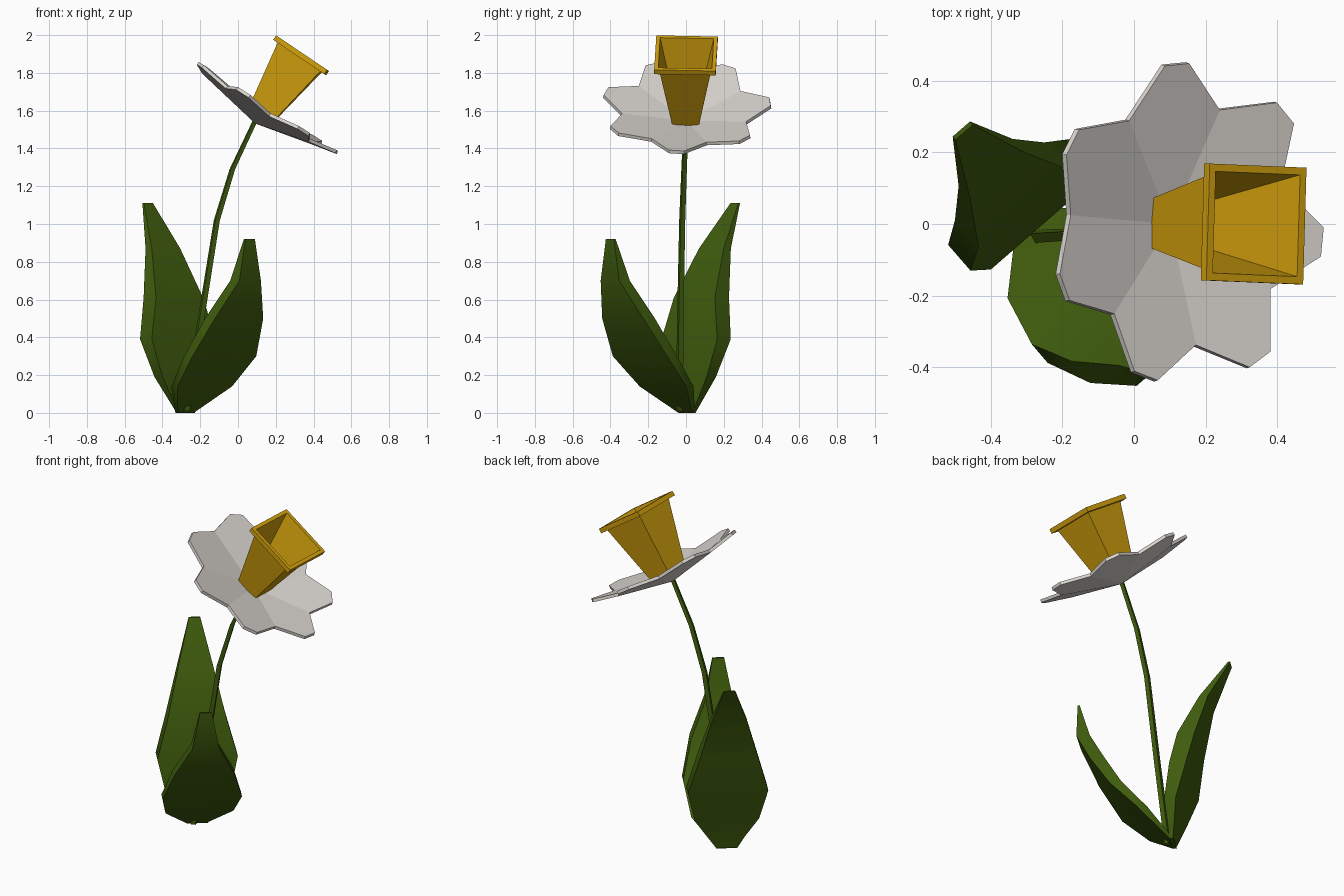
import bpy, bmesh
from math import sin, cos, radians, sqrt
from mathutils import Matrix, Vector

cube = bpy.data.objects.get("Cube")
if cube:
    bpy.data.objects.remove(cube, do_unlink=True)


def material(name, rgb):
    mat = bpy.data.materials.new(name)
    mat.use_nodes = True
    mat.diffuse_color = (*rgb, 1)
    mat.node_tree.nodes["Principled BSDF"].inputs["Base Color"].default_value = (*rgb, 1)
    return mat


green = material("leaf green", (0.050, 0.107, 0.004))
white = material("petal white", (0.69, 0.66, 0.62))
yellow = material("trumpet yellow", (0.66, 0.36, 0.004))


def finish(bm, name, mat, matrix=Matrix()):
    """Turn a bmesh into an object."""
    mesh = bpy.data.meshes.new(name)
    bm.to_mesh(mesh)
    bm.free()
    mesh.materials.append(mat)
    obj = bpy.data.objects.new(name, mesh)
    obj.matrix_world = matrix
    bpy.context.collection.objects.link(obj)
    return obj


def loft(rings):
    """Skin a list of closed rings that have equal point counts, and cap the ends."""
    bm = bmesh.new()
    loops = [[bm.verts.new(p) for p in ring] for ring in rings]
    n = len(loops[0])
    for a, b in zip(loops, loops[1:]):
        for i in range(n):
            j = (i + 1) % n
            bm.faces.new((a[i], a[j], b[j], b[i]))
    bm.faces.new(loops[0][::-1])
    bm.faces.new(loops[-1])
    bmesh.ops.recalc_face_normals(bm, faces=bm.faces)
    return bm


def square(center, half, turn):
    c = Vector(center)
    return [c + half * sqrt(2) * Vector((cos(a), sin(a), 0))
            for a in (radians(turn + 45 + 90 * k) for k in range(4))]


# Leaves: solid box sections of (height, outer face distance, half width, depth, sideways)
def leaf(name, angle, base, sections):
    out = Vector((cos(radians(angle)), sin(radians(angle)), 0))
    side = Vector((out.y, -out.x, 0))
    rings = []
    for z, o, half, depth, shift in sections:
        mid = Vector((*base, z)) + out * o + side * shift
        rings.append([mid - side * half - out * depth, mid - side * half,
                      mid + side * half, mid + side * half - out * depth])
    obj = finish(loft(rings), name, green)
    # Smooth along the length, sharp at the corners
    bpy.ops.object.select_all(action='DESELECT')
    obj.select_set(True)
    bpy.context.view_layer.objects.active = obj
    bpy.ops.object.shade_smooth_by_angle(angle=radians(35))


leaf("tall_leaf", 131, (-0.28, 0.01), [
    (0, 0.005, 0.055, 0.02, 0), (0.19, 0.04, 0.18, 0.065, 0),
    (0.39, 0.105, 0.225, 0.095, 0), (0.61, 0.145, 0.165, 0.10, 0),
    (0.87, 0.21, 0.10, 0.05, 0.005), (1.11, 0.325, 0.032, 0.012, 0.015)])
leaf("short_leaf", -49.5, (-0.28, 0), [
    (0, 0.005, 0.055, 0.02, 0), (0.14, 0.16, 0.19, 0.05, 0),
    (0.30, 0.32, 0.222, 0.068, 0), (0.50, 0.44, 0.168, 0.08, 0),
    (0.70, 0.53, 0.075, 0.075, 0), (0.92, 0.53, 0.033, 0.012, 0)])

# Stem: slim square tube bending up to the flower
path = [(-0.275, -0.035, 0.01), (-0.195, -0.03, 0.5), (-0.112, -0.02, 1.02),
        (-0.03, -0.01, 1.29), (0.09, 0, 1.545)]
finish(loft([square(p, 0.0145 - 0.001 * i, 20) for i, p in enumerate(path)]), "stem", green)


# Flower head frame, tilted towards +x
def head(tilt):
    return Matrix.Translation((0.094, 0, 1.537)) @ Matrix.Rotation(radians(tilt), 4, 'Y')


def polar(r, degrees, z):
    return (r * cos(radians(degrees)), r * sin(radians(degrees)), z)


# Petals: seven blunt petals, slightly uneven, folded along the lines to the notches
turns = [-6.5, -7.5, -8, -5, -2.5, -5.5, -6.5]
step = 360 / len(turns)
bm = bmesh.new()
center = bm.verts.new((0, 0, 0.012))
notches = [bm.verts.new(polar(0.375 if i == 4 else 0.34,
                              (turns[i - 1] + turn) / 2 + (i - 0.5) * step, 0.083))
           for i, turn in enumerate(turns)]
for i, turn in enumerate(turns):
    tips = [bm.verts.new(polar(0.448, turn + i * step + d, 0.108)) for d in (-5.2, 5.2)]
    bm.faces.new((center, notches[i], *tips, notches[(i + 1) % len(turns)]))
petals = finish(bm, "petals", white, head(32.6))
shell = petals.modifiers.new("Thickness", 'SOLIDIFY')
shell.thickness = 0.018
shell.offset = -1

# Trumpet: hollow tapered square cup with a stepped rim, as (half width, height)
profile = [(0.069, 0.02), (0.136, 0.415), (0.163, 0.415), (0.163, 0.443),
           (0.142, 0.443), (0.055, 0.05)]
finish(loft([square((0, 0, z), half, -2) for half, z in profile]), "trumpet", yellow, head(34))
